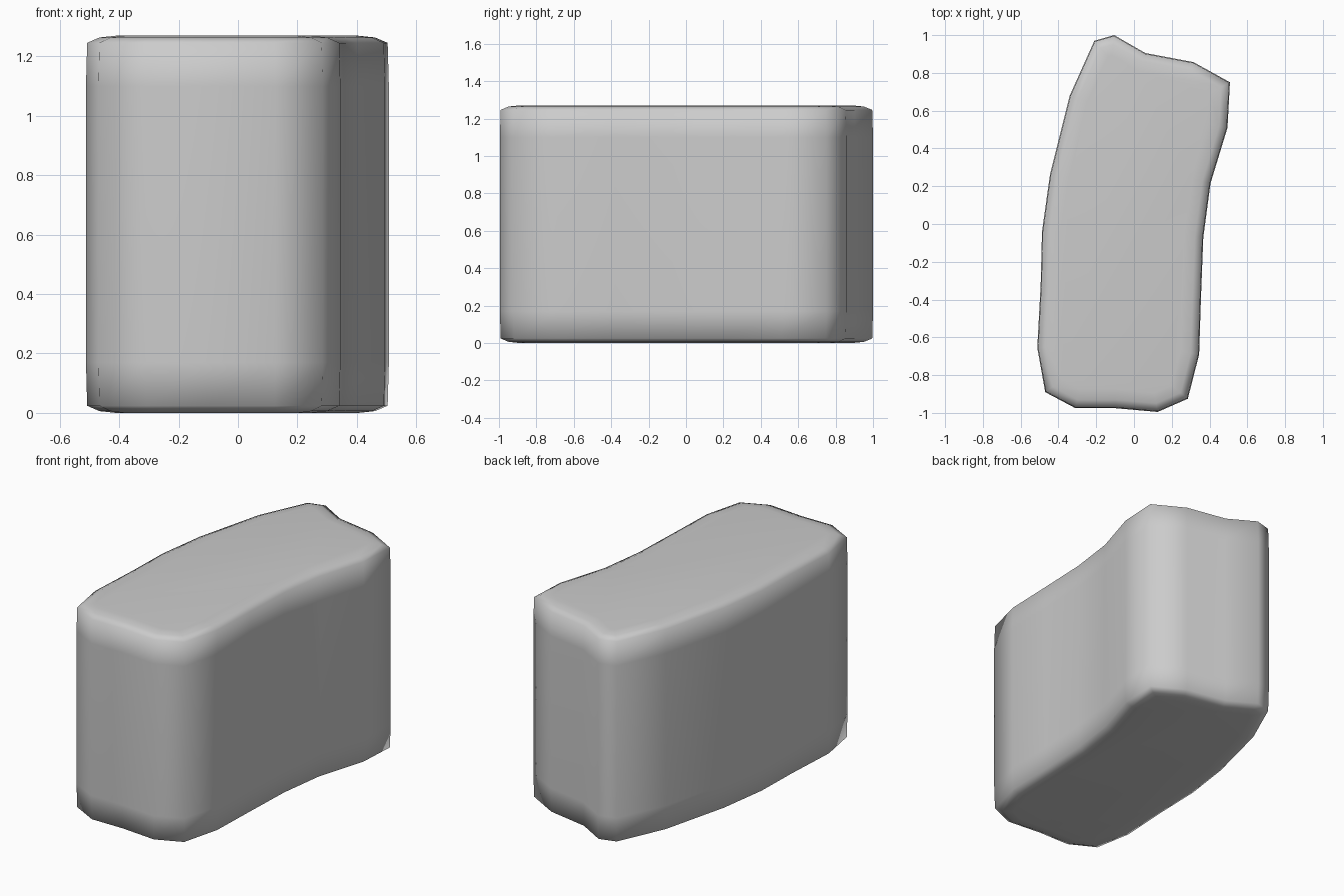
import bpy, bmesh
from mathutils import Vector

if "Cube" in bpy.data.objects:
    bpy.data.objects.remove(bpy.data.objects["Cube"])

# Curved footprint of the block, counter-clockwise seen from above
outline = [Vector(p) for p in [
    (-0.31, -0.975), (-0.10, -0.975), (0.125, -0.995), (0.285, -0.925),
    (0.345, -0.69), (0.355, -0.38), (0.367, -0.07), (0.405, 0.215),
    (0.495, 0.51), (0.508, 0.75), (0.315, 0.857), (0.06, 0.905),
    (-0.105, 1.0), (-0.21, 0.97), (-0.34, 0.68), (-0.445, 0.26),
    (-0.487, -0.04), (-0.494, -0.32), (-0.512, -0.655), (-0.47, -0.89)]]


def inset(points, d):
    """Move every edge of the closed outline inwards by d."""
    result = []
    for i, p in enumerate(points):
        a = (p - points[i - 1]).normalized()
        b = (points[(i + 1) % len(points)] - p).normalized()
        na, nb = Vector((-a.y, a.x)), Vector((-b.y, b.x))
        result.append(p + (na + nb) * d / (1 + na.dot(nb)))
    return result


# Stacked rings: (inset, height), softened rims at bottom and top
H = 1.27
rim = [(0.1, 0.0), (0.045, 0.006), (0.004, 0.024), (0.0, 0.17)]
profile = rim + [(0.0, H / 2)] + [(d, H - z) for d, z in reversed(rim)]

bm = bmesh.new()
rings = [[bm.verts.new((p.x, p.y, z)) for p in inset(outline, d)]
         for d, z in profile]
n = len(outline)
for low, high in zip(rings, rings[1:]):
    for i in range(n):
        j = (i + 1) % n
        bm.faces.new((low[i], low[j], high[j], high[i]))

# Flat bottom and top caps
bm.faces.new(rings[0][::-1])
bm.faces.new(rings[-1])
for f in bm.faces:
    f.smooth = True

mesh = bpy.data.meshes.new("curved_block")
bm.to_mesh(mesh)
bm.free()
block = bpy.data.objects.new("curved_block", mesh)
bpy.context.collection.objects.link(block)
